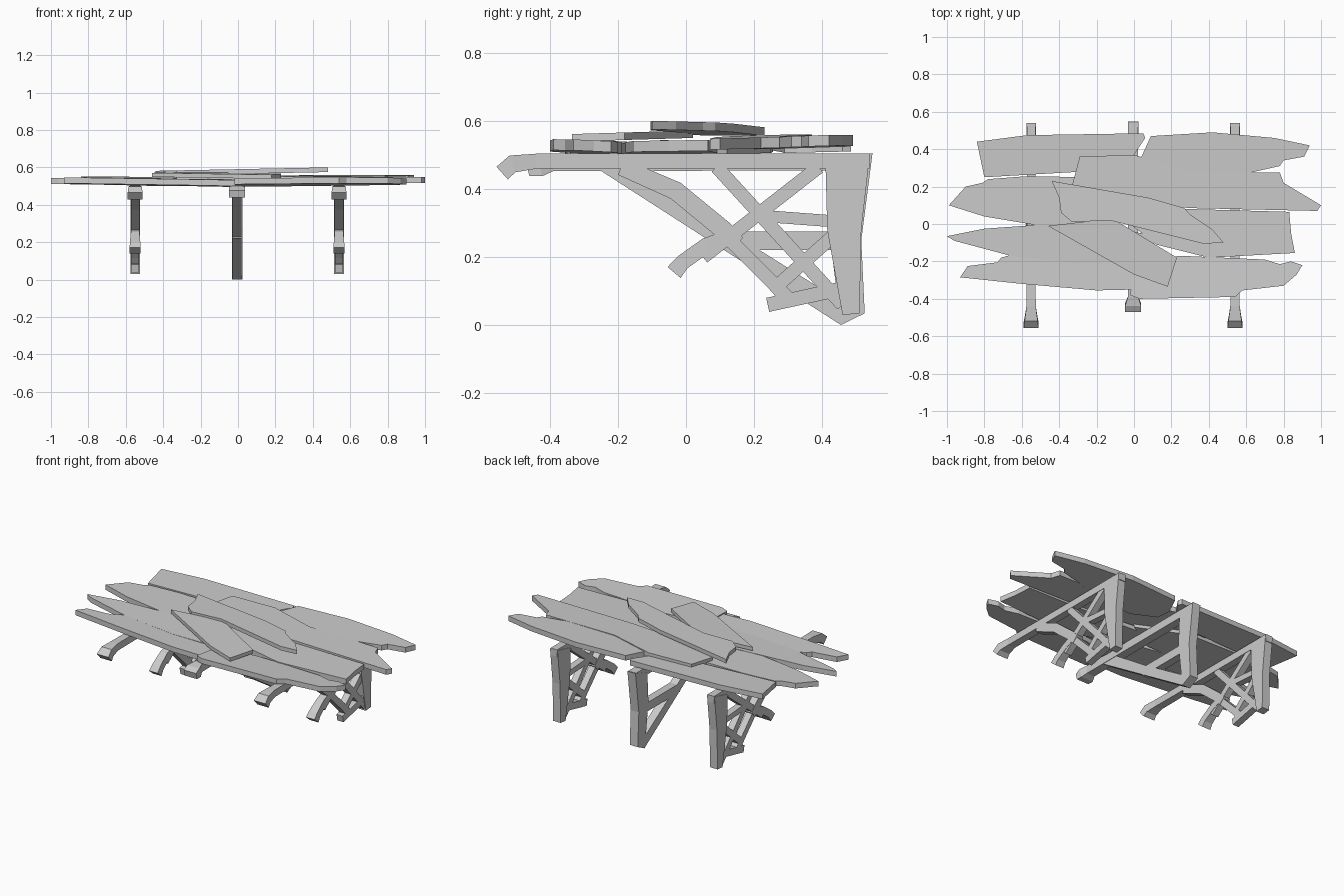
import bpy, bmesh
from mathutils import Vector


def finish(bm, name):
    bmesh.ops.recalc_face_normals(bm, faces=bm.faces[:])
    me = bpy.data.meshes.new(name)
    bm.to_mesh(me)
    bm.free()
    ob = bpy.data.objects.new(name, me)
    bpy.context.collection.objects.link(ob)
    return ob


def plank(name, z, tilt_x, tilt_y, pts, t=0.032):
    """Flat splintered board: outline at mean bottom height z, tilted, t thick."""
    bm = bmesh.new()
    cx = sum(p[0] for p in pts) / len(pts)
    cy = sum(p[1] for p in pts) / len(pts)
    vs = [bm.verts.new((x, y, z + tilt_x * (x - cx) + tilt_y * (y - cy))) for x, y in pts]
    f = bm.faces.new(vs)
    r = bmesh.ops.extrude_face_region(bm, geom=[f])
    for v in r['geom']:
        if isinstance(v, bmesh.types.BMVert):
            v.co.z += t
    return finish(bm, name)


def beam(bm, x, secs):
    """Sweep rectangles along (y, z, height, width) stations in the side plane."""
    rings = []
    P = [Vector((s[0], s[1])) for s in secs]
    for i, (y, z, h, w) in enumerate(secs):
        d = (P[min(i + 1, len(P) - 1)] - P[max(i - 1, 0)]).normalized()
        n = Vector((-d.y, d.x)) * h / 2
        rings.append([bm.verts.new((x + sx * w / 2, y + sy * n.x, z + sy * n.y))
                      for sx, sy in ((-1, -1), (1, -1), (1, 1), (-1, 1))])
    for a, b in zip(rings, rings[1:]):
        for k in range(4):
            bm.faces.new((a[k], a[(k + 1) % 4], b[(k + 1) % 4], b[k]))
    bm.faces.new(rings[0])
    bm.faces.new(rings[-1])


def slab(bm, x, pts, w):
    """Side-plane outline extruded across x."""
    a = [bm.verts.new((x - w / 2, y, z)) for y, z in pts]
    b = [bm.verts.new((x + w / 2, y, z)) for y, z in pts]
    bm.faces.new(a)
    bm.faces.new(b)
    for i in range(len(a)):
        j = (i + 1) % len(a)
        bm.faces.new((a[i], a[j], b[j], b[i]))


# Deck boards
plank("back_left_board", 0.512, -0.012, 0.03,
      [(-.84, .44), (-.57, .475), (.05, .485), (.06, .46), (0, .37), (-.02, .29), (-.28, .28), (-.8, .25)])
plank("back_right_board", 0.523, 0.005, 0.03,
      [(.09, .47), (.42, .49), (.75, .46), (.94, .42), (.91, .36), (.8, .34), (.78, .31),
       (.6, .27), (.58, .23), (.2, .2), (.05, .27), (.04, .36)])
plank("second_left_board", 0.508, -0.008, 0.01,
      [(-.99, .1), (-.9, .2), (-.81, .22), (-.78, .24), (-.58, .255), (-.2, .25), (.1, .12),
       (-.1, 0), (-.5, -.01), (-.8, .04)])
plank("second_right_board", 0.522, -0.006, 0.02,
      [(-.29, .36), (0, .37), (.3, .28), (.78, .275), (.8, .22), (.9, .16), (1, .1), (.98, .07),
       (.3, .085), (-.05, .12), (-.33, .21)])
plank("third_left_board", 0.506, -0.01, 0.02,
      [(-1, -.065), (-.8, -.025), (-.3, .01), (.1, -.06), (.12, -.2), (-.3, -.21), (-.66, -.17), (-.96, -.09)])
plank("third_right_board", 0.508, 0.008, 0.015,
      [(-.15, .1), (.3, .08), (.83, .065), (.84, -.05), (.86, -.155), (.4, -.18), (.12, -.11)])
plank("front_left_board", 0.505, -0.018, -0.03,
      [(-.93, -.285), (-.89, -.225), (-.73, -.205), (-.71, -.18), (-.5, -.12), (-.32, -.14), (-.3, -.2),
       (0, -.18), (.02, -.35), (-.2, -.355), (-.6, -.32)])
plank("front_right_board", 0.508, 0.01, -0.06,
      [(0, -.2), (.25, -.17), (.7, -.19), (.78, -.215), (.84, -.2), (.9, -.22), (.87, -.27), (.8, -.33),
       (.58, -.355), (.54, -.39), (.03, -.4), (-.02, -.38)])
plank("loose_diagonal_board", 0.546, 0.0, 0.03,
      [(-.46, -.01), (-.2, .02), (-.1, .02), (.23, -.18), (.18, -.335), (0, -.27)], 0.022)
plank("loose_top_board", 0.566, 0.02, 0.0,
      [(-.44, .23), (.08, .14), (.27, .085), (.3, .05), (.42, -.03), (.48, -.1), (.37, -.105),
       (-.13, .02), (-.33, .01), (-.39, .06), (-.4, .14)], 0.025)

# Outer brackets: curled top beam, post, arched brace with hook, lattice
W = 0.046
for side, x in (("left", -.55), ("right", .54)):
    bm = bmesh.new()
    beam(bm, x, [(-.54, .447, .05, .08), (-.51, .474, .052, .07), (-.44, .482, .044, .05),
                 (-.2, .482, .044, W), (.54, .482, .044, W)])
    slab(bm, x, [(.41, .47), (.54, .5), (.515, .28), (.51, .035), (.46, .03), (.415, .28)], .052)
    beam(bm, x, [(-.19, .465, .05, W), (-.03, .395, .055, W), (.11, .28, .055, W), (.15, .24, .05, W)])
    beam(bm, x, [(-.035, .155, .05, .06), (-.01, .185, .045, .055), (.06, .235, .045, W), (.13, .262, .04, W)])
    for a, b, h in (((.09, .465), (.46, .06), .04), ((.39, .465), (.05, .2), .04),
                    ((.12, .26), (.3, .08), .04), ((.43, .26), (.25, .1), .04),
                    ((.24, .06), (.47, .11), .042), ((.24, .32), (.44, .305), .035)):
        beam(bm, x, [(*a, h, W - .004), (*b, h, W - .004)])
    finish(bm, side + "_bracket")

# Centre bracket: triangle with one cross bar
x = -.005
bm = bmesh.new()
beam(bm, x, [(-.465, .458, .04, .085), (-.43, .467, .06, .085), (-.39, .478, .05, .056), (.54, .48, .05, .054)])
slab(bm, x, [(.43, .47), (.548, .506), (.515, .25), (.525, .035), (.455, .001), (.42, .28)], .056)
slab(bm, x, [(-.26, .46), (-.14, .46), (.13, .275), (.48, .055), (.455, .001), (.09, .235)], .05)
beam(bm, x, [(.1, .248, .055, .05), (.46, .248, .055, .05)])
finish(bm, "centre_bracket")
